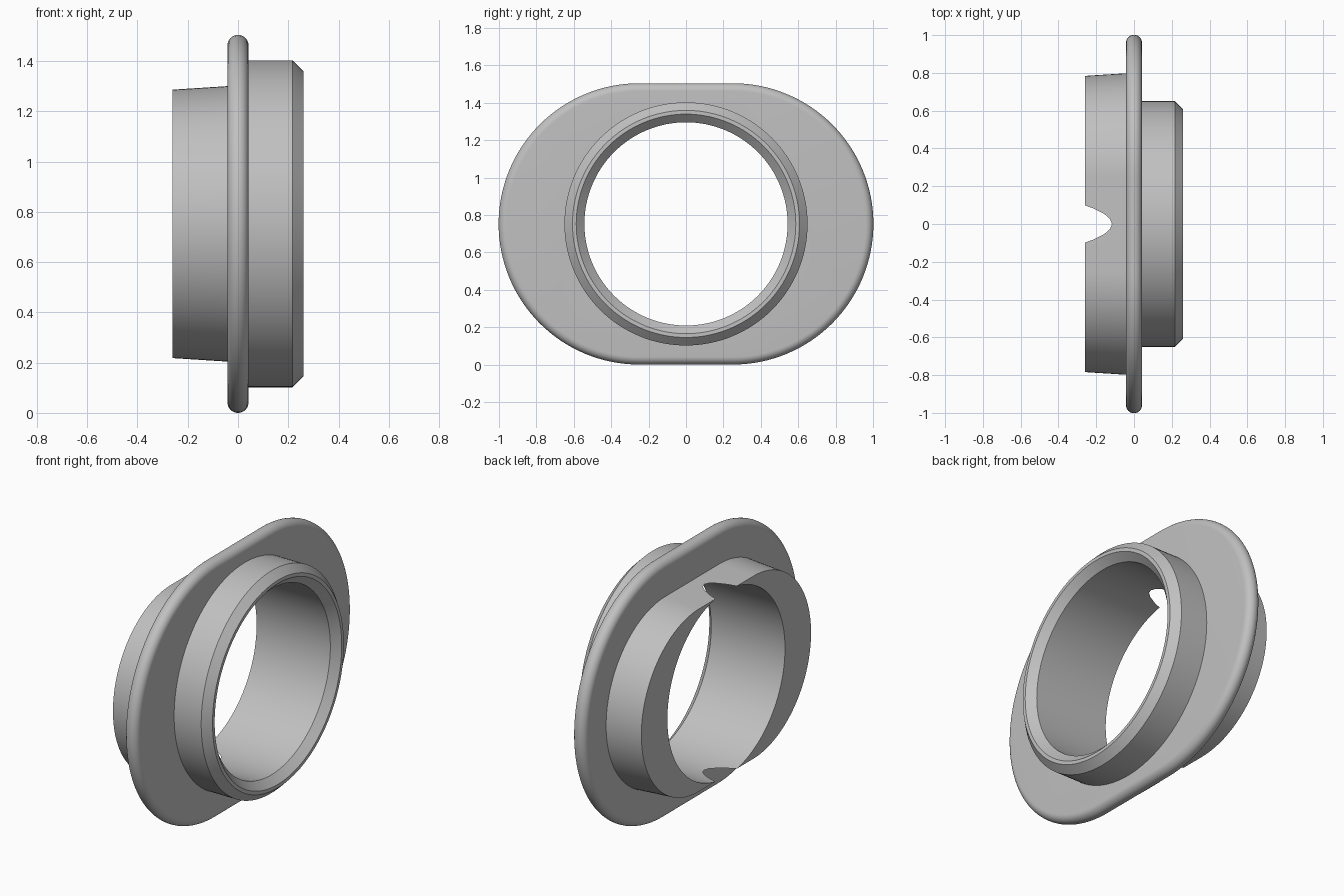
import bpy, bmesh
from math import sin, cos, pi

cube = bpy.data.objects.get("Cube")
if cube:
    bpy.data.objects.remove(cube, do_unlink=True)

MID_Z = 0.752      # height of the bore axis
STRAIGHT = 0.25    # half length of the straight sides of the oval
FLANGE = 0.042     # half thickness of the flange
HALF = 64          # segments per half circle

grey = bpy.data.materials.new("light grey")
grey.use_nodes = True
colour = (0.53, 0.53, 0.53, 1)
grey.diffuse_color = colour
grey.node_tree.nodes["Principled BSDF"].inputs["Base Color"].default_value = colour


def oval(x, radius, straight):
    """Points of an oval (or a circle when straight is 0) at station x."""
    pts = []
    for side in (1, -1):
        for i in range(HALF + (1 if straight else 0)):
            a = pi * i / HALF
            pts.append((x, side * (straight + radius * sin(a)),
                        MID_Z + side * radius * cos(a)))
    return pts


def loft(name, profile, straight=0):
    """Capped solid through (x, radius) stations along the x axis."""
    bm = bmesh.new()
    rings = [[bm.verts.new(p) for p in oval(x, r, straight)] for x, r in profile]
    n = len(rings[0])
    for a, b in zip(rings, rings[1:]):
        for i in range(n):
            j = (i + 1) % n
            bm.faces.new((a[i], a[j], b[j], b[i]))
    bm.faces.new(rings[0])
    bm.faces.new(rings[-1])
    bmesh.ops.recalc_face_normals(bm, faces=bm.faces)
    mesh = bpy.data.meshes.new(name)
    bm.to_mesh(mesh)
    bm.free()
    mesh.materials.append(grey)
    obj = bpy.data.objects.new(name, mesh)
    bpy.context.collection.objects.link(obj)
    return obj


# Oval flange with a fully rounded rim
rim = [(-FLANGE * cos(pi * i / 16), 0.71 + FLANGE * sin(pi * i / 16))
       for i in range(17)]
flange = loft("oval_flange", rim, STRAIGHT)

# Tapered oval collar; the bore breaks through its thin top and bottom
collar = loft("tapered_collar", [(-0.26, 0.534), (-FLANGE, 0.548)], STRAIGHT)

# Round spigot with a chamfered end
spigot = loft("round_spigot", [(FLANGE, 0.65), (0.217, 0.65), (0.26, 0.607)])

# Bore with a countersunk mouth
bore = loft("bore_cutter", [(-0.4, 0.5432), (0.217, 0.5432),
                            (0.26, 0.587), (0.3, 0.627)])
bore.hide_render = True

for part in (flange, collar, spigot):
    bpy.ops.object.select_all(action="DESELECT")
    part.select_set(True)
    bpy.context.view_layer.objects.active = part
    cut = part.modifiers.new("bore", "BOOLEAN")
    cut.operation = "DIFFERENCE"
    cut.solver = "EXACT"
    cut.object = bore
    bpy.ops.object.modifier_apply(modifier=cut.name)
    bpy.ops.object.shade_smooth_by_angle(angle=pi / 6)

bpy.data.objects.remove(bore, do_unlink=True)
